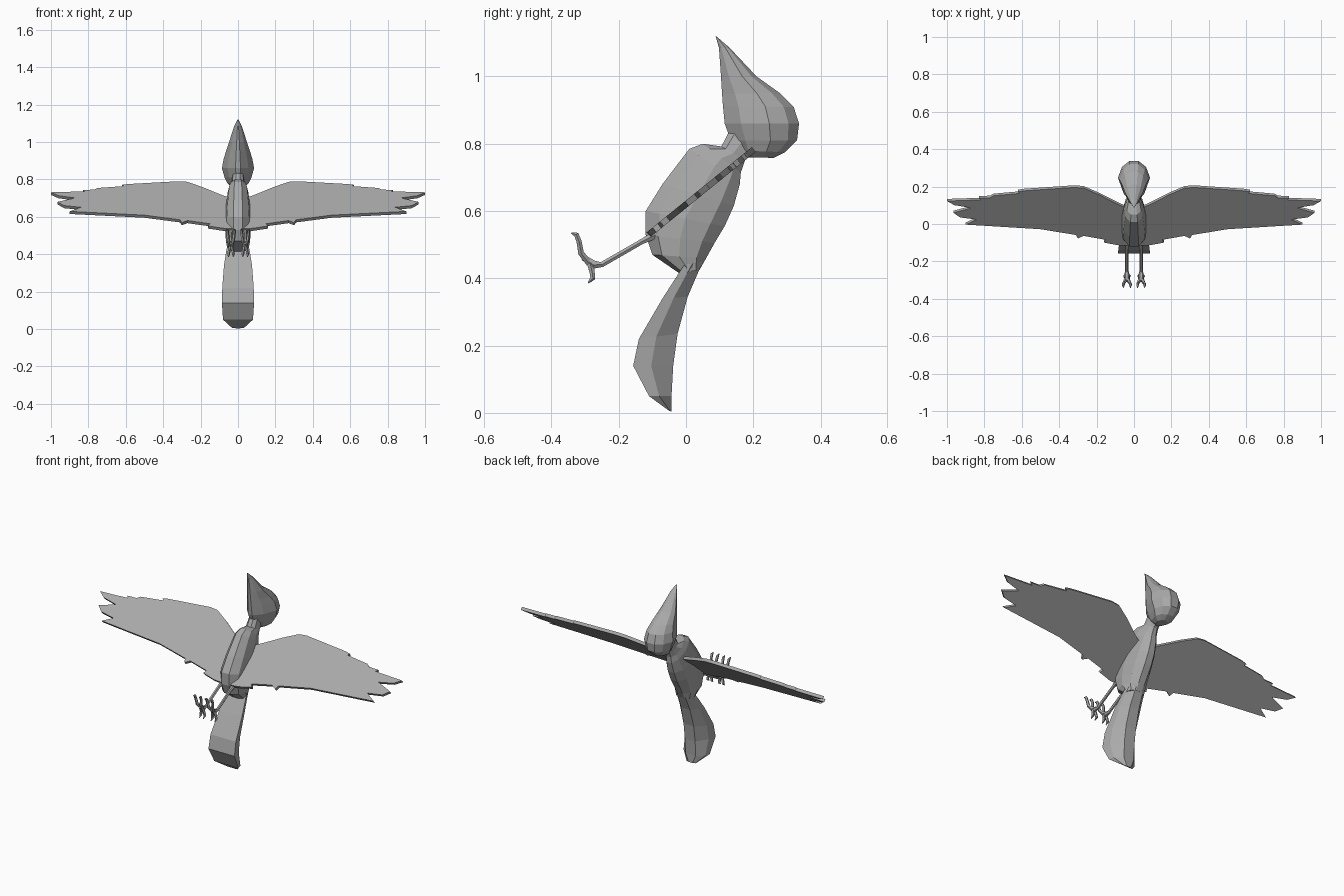
import bpy, bmesh
from mathutils import Vector

grey = bpy.data.materials.new("plain grey")
grey.diffuse_color = (0.4, 0.4, 0.4, 1)


def finish(name, bm):
    bmesh.ops.recalc_face_normals(bm, faces=bm.faces)
    mesh = bpy.data.meshes.new(name)
    bm.to_mesh(mesh)
    bm.free()
    mesh.materials.append(grey)
    obj = bpy.data.objects.new(name, mesh)
    bpy.context.collection.objects.link(obj)
    return obj


def skin(name, rings):
    """Join equal-sized rings of points into a closed skin."""
    bm = bmesh.new()
    rings = [[bm.verts.new(p) for p in ring] for ring in rings]
    n = len(rings[0])
    for a, b in zip(rings, rings[1:]):
        for i in range(n):
            j = (i + 1) % n
            bm.faces.new((a[i], a[j], b[j], b[i]))
    bm.faces.new(rings[0])
    bm.faces.new(rings[-1])
    return finish(name, bm)


def loft(name, sections, half):
    """Sections: front y, z, back y, z, half width. Half: (width factor, depth 0..1)."""
    profile = half + [(-s, t) for s, t in reversed(half) if s > 0]
    rings = []
    for fy, fz, by, bz, w in sections:
        rings.append([(s * w, fy + (by - fy) * t, fz + (bz - fz) * t) for s, t in profile])
    return skin(name, rings)


def limb(name, path, radii, sides=6):
    """Tapered tube along a path."""
    from math import cos, sin, tau
    pts = [Vector(p) for p in path]
    rings = []
    for i, p in enumerate(pts):
        d = (pts[min(i + 1, len(pts) - 1)] - pts[max(i - 1, 0)]).normalized()
        u = Vector((1, 0, 0))
        u = (u - d * u.dot(d)).normalized()
        v = d.cross(u)
        rings.append([p + (u * cos(tau * k / sides) + v * sin(tau * k / sides)) * radii[i]
                      for k in range(sides)])
    return skin(name, rings)


# Head with the beak pointing up
loft("head", [
    (0.088, 1.120, 0.092, 1.118, 0.003),
    (0.098, 1.085, 0.130, 1.085, 0.020),
    (0.104, 1.00, 0.210, 1.00, 0.048),
    (0.107, 0.95, 0.280, 0.95, 0.064),
    (0.110, 0.91, 0.320, 0.91, 0.077),
    (0.115, 0.86, 0.336, 0.86, 0.086),
    (0.133, 0.81, 0.330, 0.81, 0.072),
    (0.155, 0.78, 0.295, 0.775, 0.055),
    (0.185, 0.76, 0.260, 0.758, 0.030),
], [(0.15, 0), (0.65, 0.22), (1, 0.6), (0.75, 0.86), (0.3, 1)])

# Neck and body
loft("body", [
    (0.130, 0.840, 0.210, 0.780, 0.032),
    (0.105, 0.792, 0.176, 0.752, 0.035),
    (0.050, 0.800, 0.163, 0.715, 0.045),
    (0.010, 0.785, 0.160, 0.680, 0.055),
    (-0.070, 0.680, 0.142, 0.615, 0.066),
    (-0.120, 0.600, 0.115, 0.555, 0.070),
    (-0.120, 0.530, 0.085, 0.505, 0.068),
    (-0.100, 0.470, 0.060, 0.460, 0.064),
    (-0.020, 0.415, 0.040, 0.425, 0.055),
], [(0.35, 0), (0.85, 0.18), (1, 0.5), (0.8, 0.82), (0.3, 1)])

# Tail: flat in front, rounded behind
loft("tail", [
    (-0.005, 0.440, 0.050, 0.450, 0.058),
    (-0.025, 0.410, 0.038, 0.422, 0.064),
    (-0.070, 0.340, 0.005, 0.345, 0.075),
    (-0.140, 0.220, -0.025, 0.235, 0.084),
    (-0.157, 0.140, -0.038, 0.140, 0.086),
    (-0.110, 0.050, -0.043, 0.050, 0.080),
    (-0.050, 0.006, -0.043, 0.004, 0.032),
], [(1, 0), (0.9, 0.45), (0.4, 1)])

# Wing outline seen from the front: leading edge, feather tips, trailing edge
wing = [(0.03, 0.69), (0.08, 0.707), (0.19, 0.752), (0.27, 0.78), (0.32, 0.783),
        (0.59, 0.768), (0.62, 0.764), (0.61, 0.757), (0.75, 0.747), (0.77, 0.738),
        (0.83, 0.737), (0.82, 0.729), (1.00, 0.724), (0.96, 0.706), (0.87, 0.694),
        (0.965, 0.673), (0.93, 0.653), (0.84, 0.644), (0.90, 0.622), (0.50, 0.602),
        (0.31, 0.577), (0.30, 0.562), (0.27, 0.573), (0.15, 0.556), (0.16, 0.544),
        (0.08, 0.532), (0.03, 0.53)]
offset = Vector((0, -0.63, 0.777)) * 0.009   # half of the plate thickness

for side, sx in (("left", 1), ("right", -1)):
    bm = bmesh.new()
    top, low = [], []
    for x, z in wing:
        p = Vector((sx * x, (z - 0.62) / 0.81, z))
        top.append(bm.verts.new(p + offset))
        low.append(bm.verts.new(p - offset))
    bm.faces.new(top)
    bm.faces.new(low[::-1])
    for i in range(len(top)):
        j = (i + 1) % len(top)
        bm.faces.new((top[i], low[i], low[j], top[j]))
    finish(side + "_wing", bm)

    # Leg and foot
    x = sx * 0.038
    limb(side + "_leg", [(x, -0.07, 0.54), (x, -0.13, 0.51), (x, -0.25, 0.441),
                         (x, -0.275, 0.44), (x, -0.305, 0.462)],
         [0.016, 0.009, 0.009, 0.015, 0.010])
    # Two toes up and two down, each ending in a claw
    for k, d in enumerate((-1, 1)):
        limb(f"{side}_upper_toe_{k + 1}",
             [(x + d * 0.004, -0.288, 0.445), (x + d * 0.013, -0.312, 0.475),
              (x + d * 0.018, -0.318, 0.510), (x + d * 0.019, -0.326, 0.530),
              (x + d * 0.019, -0.341, 0.535)],
             [0.010, 0.009, 0.008, 0.008, 0.002], 5)
        limb(f"{side}_lower_toe_{k + 1}",
             [(x + d * 0.004, -0.285, 0.445), (x + d * 0.010, -0.279, 0.418),
              (x + d * 0.013, -0.277, 0.400), (x + d * 0.013, -0.291, 0.386)],
             [0.010, 0.008, 0.008, 0.002], 5)
